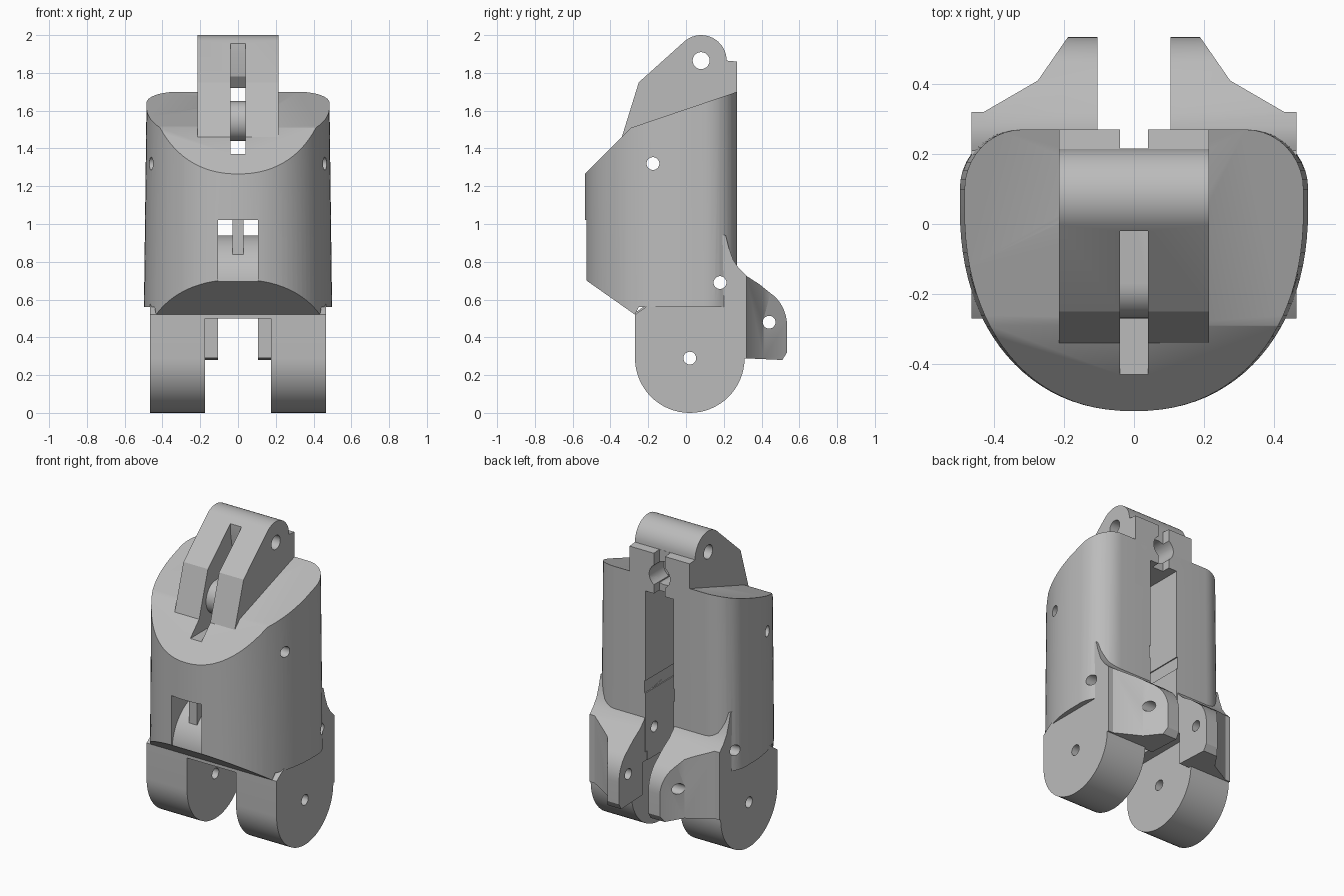
import bpy, bmesh, math
from mathutils import Vector

cube = bpy.data.objects.get("Cube")
if cube:
    bpy.data.objects.remove(cube, do_unlink=True)

grey = bpy.data.materials.new("plain grey")
grey.use_nodes = True
grey.diffuse_color = (0.5, 0.5, 0.5, 1)
grey.node_tree.nodes["Principled BSDF"].inputs["Base Color"].default_value = (0.5, 0.5, 0.5, 1)


def prism(name, pts, axis, lo, hi):
    """Extrude a flat outline along x (points are y, z), y (x, z) or z (x, y)."""
    place = {"x": lambda a, b, t: (t, a, b),
             "y": lambda a, b, t: (a, t, b),
             "z": lambda a, b, t: (a, b, t)}[axis]
    bm = bmesh.new()
    face = bm.faces.new([bm.verts.new(place(a, b, lo)) for a, b in pts])
    out = bmesh.ops.extrude_face_region(bm, geom=[face])
    moved = [v for v in out["geom"] if isinstance(v, bmesh.types.BMVert)]
    bmesh.ops.translate(bm, verts=moved, vec=Vector(place(0, 0, hi - lo)))
    bmesh.ops.recalc_face_normals(bm, faces=bm.faces)
    mesh = bpy.data.meshes.new(name)
    bm.to_mesh(mesh)
    bm.free()
    mesh.materials.append(grey)
    ob = bpy.data.objects.new(name, mesh)
    bpy.context.collection.objects.link(ob)
    return ob


def arc(cy, cz, ry, rz, start, end, n=16):
    angles = [math.radians(start + (end - start) * i / n) for i in range(n + 1)]
    return [(cy + ry * math.cos(a), cz + rz * math.sin(a)) for a in angles]


def rect(a0, a1, b0, b1):
    return [(a0, b0), (a1, b0), (a1, b1), (a0, b1)]


def combine(ob, tool, operation):
    mod = ob.modifiers.new(operation.lower(), "BOOLEAN")
    mod.operation, mod.object, mod.solver = operation, tool, "EXACT"
    bpy.context.view_layer.objects.active = ob
    bpy.ops.object.modifier_apply(modifier=mod.name)


def discard(ob):
    bpy.data.objects.remove(ob, do_unlink=True)


# Shell: D-shaped column, narrower at the top, trimmed by its side profile
half = arc(0.33, 0.1, 0.17, 0.17, 90, 0, 10)
for i in range(1, 25):
    t = math.pi / 2 * i / 24
    half.append((0.5 * math.cos(t) ** (2 / 2.2), 0.05 - 0.585 * math.sin(t) ** (2 / 2.2)))
half[-1] = (0, -0.535)
outline = half + [(-x, y) for x, y in reversed(half[:-1])]
shell = prism("shell", outline, "z", 0.4, 1.8)
for v in shell.data.vertices:
    v.co.x *= 1 if v.co.z < 1 else 0.965
side = [(-0.6, 0.752), (-0.27, 0.52), (-0.25, 0.56), (0.3, 0.56),
        (0.3, 1.71), (-0.29, 1.51), (-0.6, 1.2)]
trim = prism("trim", side, "x", -0.7, 0.7)
combine(shell, trim, "INTERSECT")
discard(trim)

# Underside block between the legs
underside = prism("underside", [(-0.27, 0.5), (0.25, 0.5), (0.25, 0.65), (-0.1, 0.65),
                                (-0.27, 0.53)], "x", -0.4, 0.4)

# Upper hinge knuckle with its back tabs
knuckle_side = [(-0.25, 1.4), (0.27, 1.4), (0.27, 1.86)]
knuckle_side += arc(0.08, 1.865, 0.135, 0.135, 0, 128)
knuckle_side += [(-0.25, 1.75), (-0.34, 1.46)]
knuckle = prism("upper_knuckle", knuckle_side, "x", -0.215, 0.215)

# Lower legs and back lugs, one pair on each side
leg_side = [(-0.27, 0.52), (-0.1, 0.64), (0.31, 0.7)] + arc(0.02, 0.29, 0.29, 0.29, 0, -180, 32)
lug_side = [(0.1, 0.96), (0.21, 0.94), (0.225, 0.88), (0.25, 0.81), (0.28, 0.765),
            (0.32, 0.725), (0.39, 0.68)]
lug_side += arc(0.36, 0.46, 0.175, 0.2, 60, 0, 8)
lug_side += [(0.535, 0.32), (0.51, 0.28), (0.29, 0.29), (0.29, 0.5), (0.1, 0.5)]
lug_top = [(0.105, 0.05), (0.465, 0.05), (0.465, 0.32), (0.43, 0.32),
           (0.275, 0.41), (0.185, 0.54), (0.105, 0.54)]
legs, lugs = [], []
for label, s in (("left", 1), ("right", -1)):
    legs.append(prism(label + "_leg", leg_side, "x", s * 0.175, s * 0.465))
    lug = prism(label + "_back_lug", lug_side, "x", s * 0.05, s * 0.5)
    plan = prism("plan", [(s * x, y) for x, y in lug_top], "z", 0.1, 1.1)
    combine(lug, plan, "INTERSECT")
    discard(plan)
    lugs.append(lug)

# Cutter: cord slot running over a rounded guide bar in the knuckle
cord = [(-0.6, 1.37), (0.0, 1.37), (0.0, 1.44), (-0.17, 1.44)]
cord += arc(-0.17, 1.545, 0.1, 0.105, 270, 90, 12)
cord += [(0.4, 1.65), (0.4, 1.72), (0.05, 1.72), (0.0, 1.78), (-0.02, 1.9),
         (-0.02, 2.1), (-0.6, 2.1)]
# Cutter: front window with a rounded ramp leading to the back slot
ramp = [(-0.6, 0.67)] + arc(-0.25, 0.67, 0.27, 0.27, 180, 90, 12)
ramp += [(0.4, 0.94), (0.4, 1.02), (-0.6, 1.02)]
# Cutter: deep back slot
slot = [(-0.05, 0.3), (0.6, 0.3), (0.6, 1.6), (-0.085, 1.6),
        (-0.085, 1.44), (-0.2, 1.4), (-0.2, 0.97), (-0.05, 0.92)]

cutters = [
    prism("cord_cutter", cord, "x", -0.04, 0.04),
    prism("window_cutter", ramp, "x", -0.107, 0.107),
    prism("slot_cutter", slot, "x", -0.1, 0.1),
    prism("tab_gap_cutter", rect(-0.04, 0.04, 1.5, 1.95), "y", 0.216, 0.4),
    prism("keyhole_cutter", arc(0, 1.72, 0.075, 0.075, 0, 345, 23), "y", 0.12, 0.4),
]
for part in (shell, underside, knuckle):
    for c in cutters:
        combine(part, c, "DIFFERENCE")

# Pin holes straight through from side to side
pins = [(0.08, 1.865, 0.045), (-0.175, 1.32, 0.034), (0.18, 0.69, 0.034),
        (0.44, 0.48, 0.034), (0.02, 0.29, 0.034)]
for y, z, r in pins:
    pin = prism("pin_cutter", arc(y, z, r, r, 0, 345, 23), "x", -0.8, 0.8)
    for part in [shell, underside, knuckle] + legs + lugs:
        combine(part, pin, "DIFFERENCE")
    discard(pin)
for c in cutters:
    discard(c)

# Small post standing in the window
post = prism("window_post", rect(-0.46, -0.38, 0.78, 1.04), "x", -0.03, 0.03)

# Smooth curved walls, keep the hard edges
bpy.ops.object.select_all(action="DESELECT")
for part in [shell, underside, knuckle, post] + legs + lugs:
    part.select_set(True)
    bpy.context.view_layer.objects.active = part
bpy.ops.object.shade_smooth_by_angle(angle=math.radians(30))
